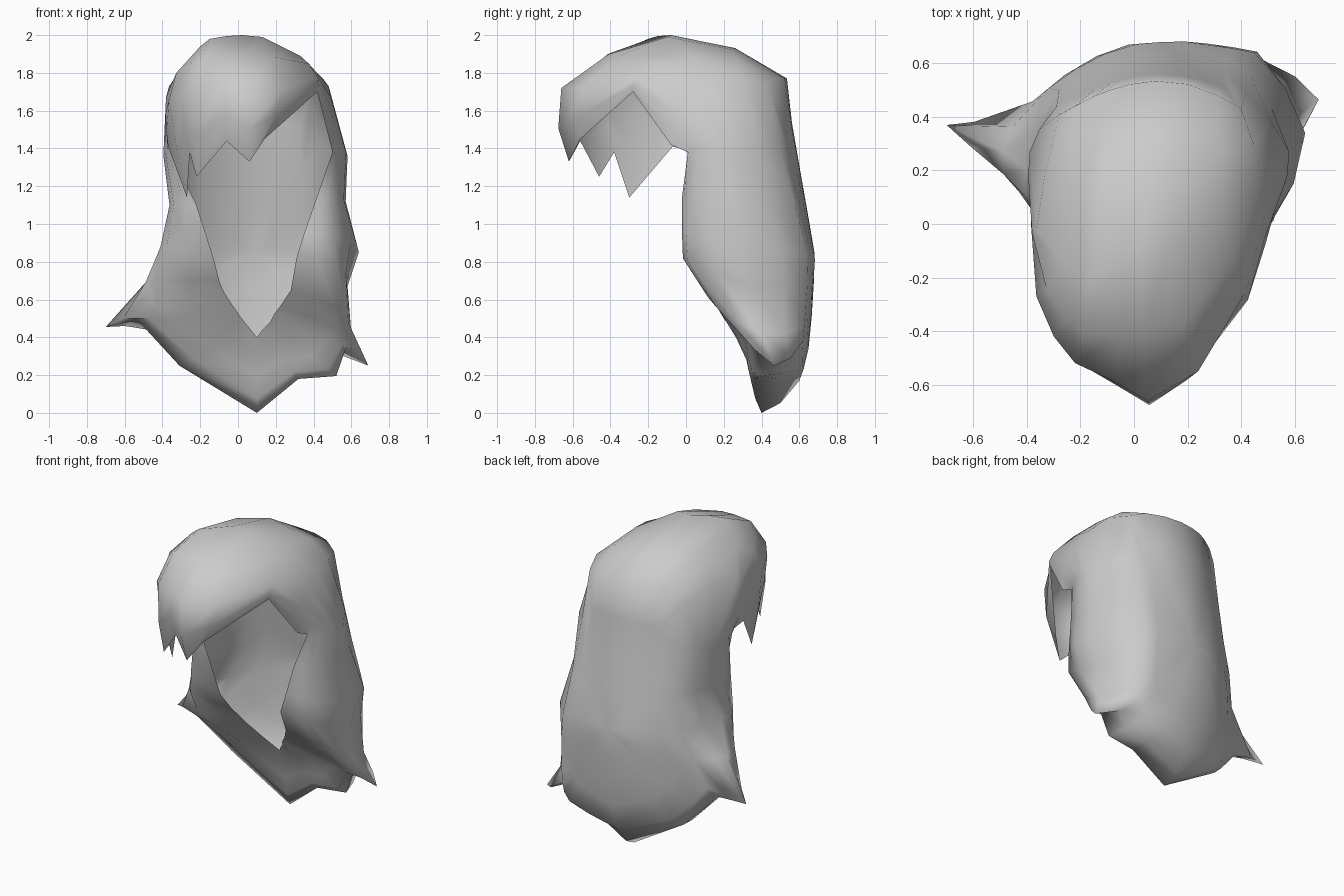
import bpy, bmesh
from mathutils import Vector

cube = bpy.data.objects.get("Cube")
if cube:
    bpy.data.objects.remove(cube, do_unlink=True)

mat = bpy.data.materials.new("hair_grey")
mat.use_nodes = True
GREY = (0.6, 0.6, 0.6, 1.0)
mat.diffuse_color = GREY
mat.node_tree.nodes["Principled BSDF"].inputs["Base Color"].default_value = GREY

# Face opening: jagged fringe, then down one lock, round the neckline and back up
opening = [
    (.06, -.62, 1.33), (.14, -.56, 1.45), (.42, -.28, 1.7), (.49, -.08, 1.42), (.5, .01, 1.38),
    (.42, -.02, 1.15), (.35, 0, .95), (.31, 0, .82), (.28, .1, .65), (.22, .17, .56),
    (.19, .19, .52), (.17, .22, .48), (.13, .26, .44), (.1, .29, .4), (.02, .22, .5),
    (-.05, .15, .6), (-.08, .12, .65), (-.1, .08, .7), (-.13, 0, .82), (-.22, -.02, 1.1),
    (-.36, .01, 1.39), (-.37, -.07, 1.41), (-.27, -.3, 1.14), (-.255, -.38, 1.38),
    (-.22, -.46, 1.25), (-.06, -.56, 1.44)]

# Forehead dome and front of the side locks
front_bulge = [
    (.05, -.66, 1.72), (.24, -.55, 1.72), (.42, -.25, 1.78), (.49, -.05, 1.6), (.54, .1, 1.4),
    (.52, .03, 1.14), (.51, .0, .95), (.52, .01, .8), (.52, .16, .56), (.52, .27, .45),
    (.47, .31, .38), (.39, .32, .3), (.25, .32, .28), (.1, .35, .2), (-.15, .3, .36),
    (-.34, .2, .5), (-.44, .2, .56), (-.43, .12, .7), (-.38, .05, .87), (-.34, .02, 1.1),
    (-.385, .1, 1.38), (-.385, 0, 1.58), (-.365, -.27, 1.66), (-.3, -.42, 1.68),
    (-.22, -.52, 1.72), (-.07, -.59, 1.74)]

# Widest outline: crown, sides, flicked tips and the bottom point
outline = [
    (.02, -.08, 2), (.13, -.1, 1.99), (.33, .05, 1.89), (.48, .15, 1.73), (.58, .27, 1.36),
    (.57, .28, 1.12), (.64, .34, .85), (.58, .35, .67), (.6, .4, .42), (.69, .465, .25),
    (.57, .39, .34), (.52, .385, .195), (.32, .37, .18), (.1, .4, 0), (-.31, .38, .25),
    (-.54, .28, .5), (-.7, .37, .455), (-.49, .27, .69), (-.4, .2, .88), (-.36, .25, 1.1),
    (-.39, .27, 1.35), (-.365, -.02, 1.73), (-.27, -.15, 1.86), (-.2, -.2, 1.94),
    (-.15, -.2, 1.98), (-.06, -.15, 1.995)]

# Edge of the flat back, as x and z
back_edge = [
    (.08, 1.77), (.2, 1.77), (.31, 1.77), (.4, 1.74), (.42, 1.42), (.43, 1.12), (.45, .86),
    (.46, .68), (.47, .46), (.47, .38), (.46, .32), (.42, .27), (.28, .23), (.08, .17),
    (-.25, .29), (-.37, .41), (-.43, .5), (-.38, .69), (-.32, .88), (-.28, 1.1), (-.29, 1.4),
    (-.28, 1.68), (-.22, 1.74), (-.15, 1.76), (-.1, 1.77), (-.02, 1.77)]

back_profile = [(0, .42), (.17, .6), (.25, .64), (.5, .665), (.82, .685), (1.2, .62),
                (1.5, .565), (1.77, .535)]


def on_back(x, z):
    """Point on the back of the hair, which falls away towards each side."""
    for (z0, y0), (z1, y1) in zip(back_profile, back_profile[1:]):
        if z0 <= z <= z1:
            y = y0 + (y1 - y0) * (z - z0) / (z1 - z0)
            break
    falloff = .95 if x < .1 else .25 + max(0, z - .8)
    return Vector((x, y - falloff * (x - .1) ** 2, z))


def back_ring(s):
    """Back edge shrunk towards the middle of the back."""
    return [on_back(.1 + (x - .1) * s, .85 + (z - .85) * s) for x, z in back_edge]


def midway(a, b, c, d):
    """Catmull-Rom midpoint between b and c."""
    return (b + c) * .5625 - (a + d) * .0625


# Curved rings from the opening over the outline, then flatter rings on the back
keys = [[Vector(p) for p in r] for r in (opening, front_bulge, outline)]
keys += [back_ring(1), back_ring(.5)]
rings = []
for i in range(3):
    rings.append(keys[i])
    rings.append([midway(*p) for p in zip(keys[max(i - 1, 0)], keys[i], keys[i + 1], keys[i + 2])])
rings += [back_ring(s) for s in (1, .75, .5, .25)]

# Loft the rings and close the back
bm = bmesh.new()
loops = [[bm.verts.new(p) for p in r] for r in rings]
n = len(opening)
for a, b in zip(loops, loops[1:]):
    for i in range(n):
        j = (i + 1) % n
        bm.faces.new((a[i], a[j], b[j], b[i]))
centre = bm.verts.new(on_back(.1, .85))
for i in range(n):
    bm.faces.new((loops[-1][i], loops[-1][(i + 1) % n], centre))
bmesh.ops.recalc_face_normals(bm, faces=bm.faces[:])
bm.faces.ensure_lookup_table()
if bm.faces[-1].normal.y < 0:
    bmesh.ops.reverse_faces(bm, faces=bm.faces[:])

mesh = bpy.data.meshes.new("hair")
bm.to_mesh(mesh)
bm.free()
mesh.materials.append(mat)
for poly in mesh.polygons:
    poly.use_smooth = True
hair = bpy.data.objects.new("hair", mesh)
bpy.context.collection.objects.link(hair)
